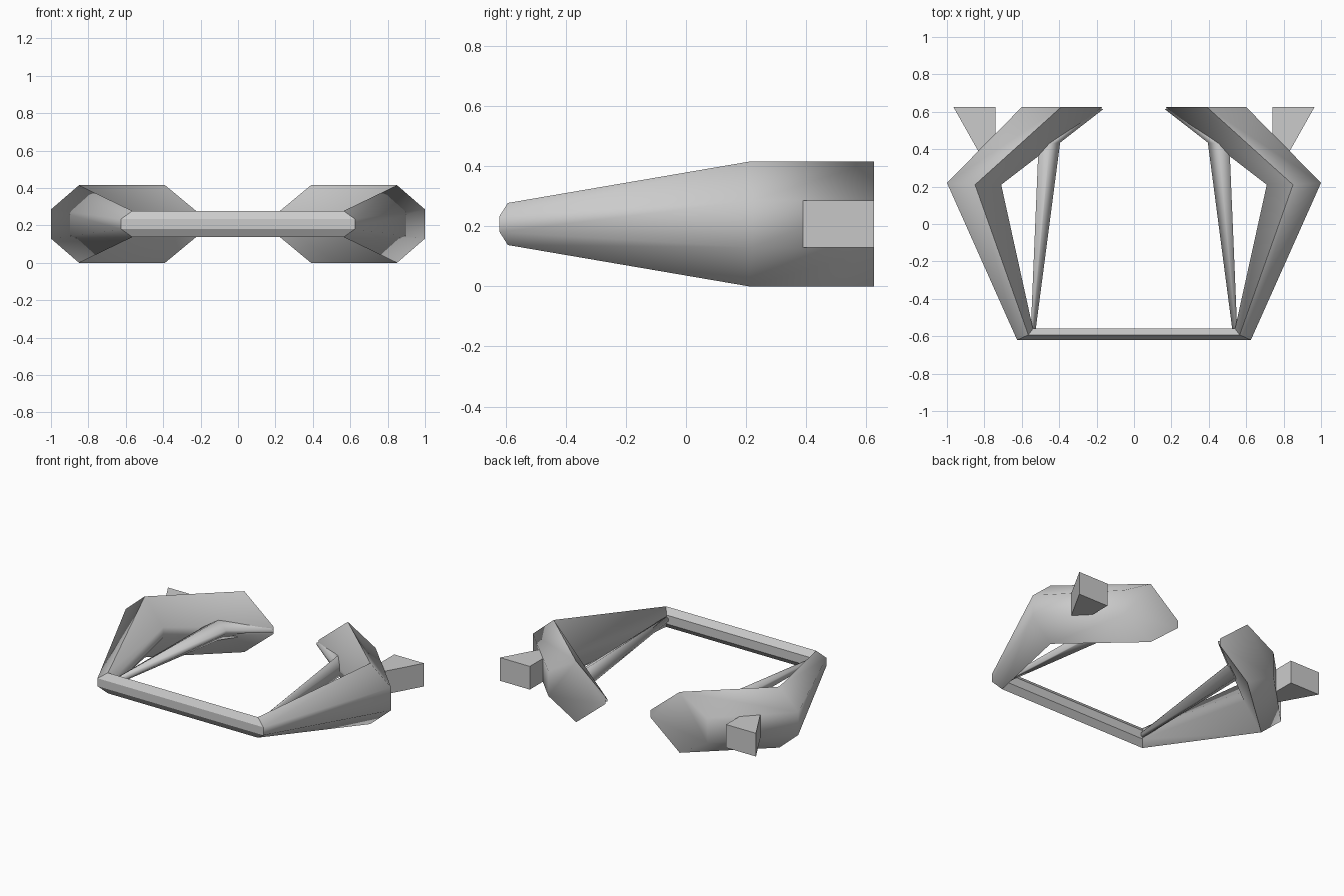
import bpy, bmesh, math

if "Cube" in bpy.data.objects:
    bpy.data.objects.remove(bpy.data.objects["Cube"])

ZC = 0.2075  # mid height shared by every part


def finish(bm, name, angle=None):
    bmesh.ops.recalc_face_normals(bm, faces=bm.faces)
    me = bpy.data.meshes.new(name)
    bm.to_mesh(me)
    bm.free()
    ob = bpy.data.objects.new(name, me)
    bpy.context.collection.objects.link(ob)
    if angle:
        bpy.ops.object.select_all(action='DESELECT')
        ob.select_set(True)
        bpy.context.view_layer.objects.active = ob
        bpy.ops.object.shade_smooth_by_angle(angle=math.radians(angle))
    return ob


def hex_sweep(name, rings, side=1, angle=None):
    """Each ring: outer, crown, inner as (x, y, half height) -> six-sided section."""
    bm = bmesh.new()
    loops = []
    for o, c, i in rings:
        pts = [(p, 1) for p in (o, c, i)] + [(p, -1) for p in (i, c, o)]
        loops.append([bm.verts.new((side * p[0], p[1], ZC + s * p[2])) for p, s in pts])
    for a, b in zip(loops, loops[1:]):
        for k in range(6):
            n = (k + 1) % 6
            bm.faces.new((a[k], a[n], b[n], b[k]))
    bm.faces.new(loops[0])
    bm.faces.new(loops[-1])
    return finish(bm, name, angle)


def prism(name, outline, h, side):
    bm = bmesh.new()
    lo = [bm.verts.new((side * x, y, ZC - h)) for x, y in outline]
    hi = [bm.verts.new((side * x, y, ZC + h)) for x, y in outline]
    bm.faces.new(lo)
    bm.faces.new(hi)
    for k in range(len(lo)):
        n = (k + 1) % len(lo)
        bm.faces.new((lo[k], lo[n], hi[n], hi[k]))
    return finish(bm, name)


# mitred corner shared by the crossbar and the arms
corner = [(0.625, -0.62, 0.027), (0.565, -0.593, 0.07), (0.54, -0.56, 0.03)]

# front crossbar
hex_sweep("front_crossbar", [[(-x, y, h) for x, y, h in corner], corner])

for side, tag in ((-1, "left"), (1, "right")):
    # large bent arm, widening to the elbow, cut flat at the back
    hex_sweep("arm_" + tag, [
        corner,
        [(1.0, 0.22, 0.078), (0.85, 0.21, 0.2075), (0.71, 0.21, 0.035)],
        [(0.60, 0.625, 0.085), (0.39, 0.625, 0.2075), (0.17, 0.625, 0.025)],
    ], side, 75)
    # slim inner brace running back into the arm
    hex_sweep("inner_brace_" + tag, [
        [(0.552, -0.57, 0.012), (0.54, -0.57, 0.02), (0.525, -0.56, 0.008)],
        [(0.51, 0.43, 0.035), (0.45, 0.43, 0.068), (0.395, 0.435, 0.012)],
        [(0.24, 0.62, 0.012), (0.20, 0.62, 0.02), (0.163, 0.615, 0.008)],
    ], side, 75)
    # wedge-shaped rear stub
    prism("rear_stub_" + tag,
          [(0.965, 0.625), (0.74, 0.625), (0.74, 0.42), (0.83, 0.385)], 0.079, side)
